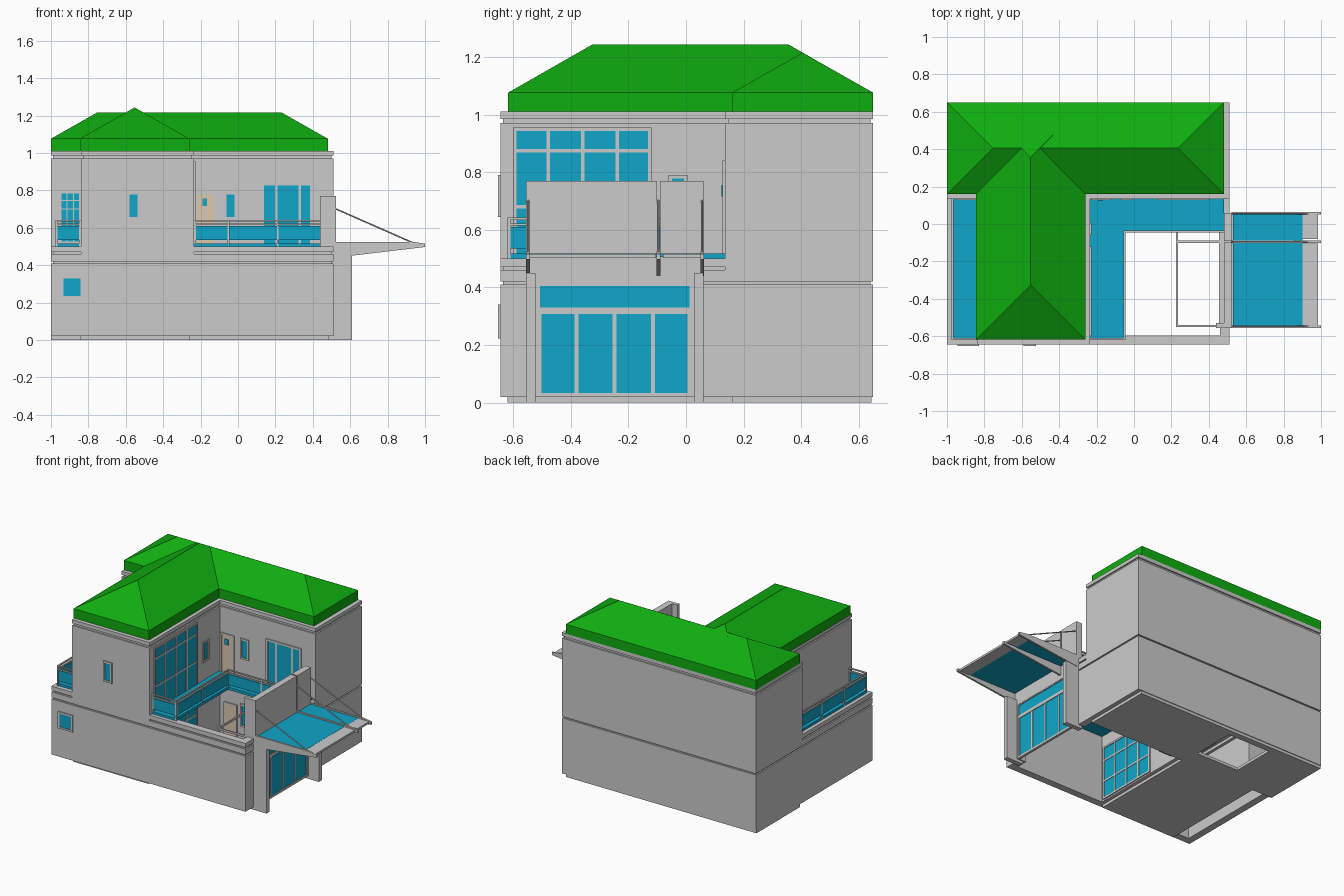
import bpy, bmesh
from mathutils import Vector

if "Cube" in bpy.data.objects:
    bpy.data.objects.remove(bpy.data.objects["Cube"])


def material(name, c):
    m = bpy.data.materials.new(name)
    m.diffuse_color = (*c, 1)
    m.use_nodes = True
    m.node_tree.nodes["Principled BSDF"].inputs["Base Color"].default_value = m.diffuse_color
    return m


GREEN = material("roof_green", (0.005, 0.42, 0.005))
BLUE = material("glass_blue", (0.005, 0.38, 0.58))
BEIGE = material("door_beige", (0.75, 0.58, 0.40))


def finish(name, bm, mat=None):
    bmesh.ops.recalc_face_normals(bm, faces=bm.faces)
    me = bpy.data.meshes.new(name)
    bm.to_mesh(me)
    bm.free()
    ob = bpy.data.objects.new(name, me)
    bpy.context.collection.objects.link(ob)
    if mat:
        me.materials.append(mat)
    return ob


def boxes(name, items, mat=None):
    """One object from boxes given as x0, x1, y0, y1, z0, z1."""
    bm = bmesh.new()
    for b in items:
        vs = bmesh.ops.create_cube(bm, size=1)["verts"]
        for v in vs:
            v.co = Vector([(b[2*i] + b[2*i+1]) / 2 + v.co[i] * (b[2*i+1] - b[2*i]) for i in range(3)])
    return finish(name, bm, mat)


def inset(pts, d, closed):
    """Offset a right-angled path to its left."""
    n, out = len(pts), []
    for i, p in enumerate(pts):
        nrm = Vector((0, 0))
        for a, b in ((i - 1, i), (i, i + 1)):
            if closed or (a >= 0 and b < n):
                e = (Vector(pts[b % n]) - Vector(pts[a % n])).normalized()
                nrm += Vector((-e.y, e.x))
        out.append(Vector(p) + nrm * d)
    return out


def wall(name, pts, z0, z1, t=0.05, d=0.0, closed=True):
    bm = bmesh.new()
    loops = [[bm.verts.new((p.x, p.y, z)) for p in inset(pts, k, closed)]
             for k, z in ((d, z0), (d, z1), (d + t, z1), (d + t, z0))]
    n = len(pts)
    for i in range(n if closed else n - 1):
        j = (i + 1) % n
        for k in range(4):
            a, b = loops[k], loops[(k + 1) % 4]
            bm.faces.new((a[i], a[j], b[j], b[i]))
    if not closed:
        for i in (0, n - 1):
            bm.faces.new([l[i] for l in loops])
    return finish(name, bm)


def hip_roof(name, x0, x1, y0, y1, zr, along_x):
    """Fascia box with a hipped top."""
    bm = bmesh.new()
    lo, hi = [[bm.verts.new((x, y, z)) for x, y in ((x0, y0), (x1, y0), (x1, y1), (x0, y1))] for z in (1.01, 1.076)]
    h = min(x1 - x0, y1 - y0) / 2
    if along_x:
        ends = [(x0 + h, (y0 + y1) / 2), (x1 - h, (y0 + y1) / 2)]
    else:
        ends = [((x0 + x1) / 2, y0 + h), ((x0 + x1) / 2, y1 - h)]
    a, b = [bm.verts.new((*e, zr)) for e in ends]
    bm.faces.new(lo)
    for i in range(4):
        j = (i + 1) % 4
        bm.faces.new((lo[i], lo[j], hi[j], hi[i]))
    tops = ((0, 1, b, a), (1, 2, b), (2, 3, a, b), (3, 0, a)) if along_x else \
           ((0, 1, a), (1, 2, b, a), (2, 3, b), (3, 0, a, b))
    for f in tops:
        bm.faces.new([hi[v] if isinstance(v, int) else v for v in f])
    return finish(name, bm, GREEN)


def window(name, side, pos, a0, a1, z0, z1, cols=(), rows=(), w=0.012, mat=BLUE):
    """Framed glazing; side 'front' faces -y, 'right' faces +x."""
    def slab(p0, p1, q0, q1, out):
        if side == "front":
            return (p0, p1, pos - out, pos + 0.01, q0, q1)
        return (pos - 0.01, pos + out, p0, p1, q0, q1)
    bars = [slab(a0, a0 + w, z0, z1, .008), slab(a1 - w, a1, z0, z1, .008),
            slab(a0, a1, z0, z0 + w, .008), slab(a0, a1, z1 - w, z1, .008)]
    bars += [slab(c - w / 2, c + w / 2, z0, z1, .007) for c in cols]
    bars += [slab(a0, a1, r - w / 2, r + w / 2, .006) for r in rows]
    boxes(name + "_frame", bars)
    boxes(name + "_pane", [slab(a0 + .002, a1 - .002, z0 + .002, z1 - .002, .003)], mat)


# ground storey walls, grooves and parapet
rect = [(-1, -.645), (.51, -.645), (.51, .65), (-1, .65)]
gate_path = [(.51, .06), (.51, .65), (-1, .65), (-1, -.645), (.51, -.645), (.51, -.555)]
wall("ground_wall", gate_path, .02, .41, closed=False)
wall("ground_groove", rect, .41, .42, .04, .01)
wall("parapet_lower", rect, .42, .46)
wall("parapet_groove", rect, .46, .47, .04, .01)
wall("parapet_upper", rect, .47, .50)
wall("court_wall", [(-.235, -.6), (-.235, .135), (.47, .135)], .02, .5, .03, closed=False)
wall("side_court_wall", [(-.96, .135), (-.84, .135), (-.84, -.6)], .02, .5, .03, closed=False)

# upper storey walls and cornice
plan = [(-.84, -.645), (-.235, -.645), (-.235, .135), (.51, .135), (.51, .65), (-1, .65), (-1, .135), (-.84, .135)]
wall("upper_wall", plan, .42, .97)
wall("cornice_groove", plan, .97, .985, .04, .01)
wall("cornice", plan, .985, 1.01)

# floor slabs with the stairwell left open
for name, z0, z1 in (("ground_slab", 0, .02), ("upper_slab", .44, .47)):
    boxes(name, [(-.845, -.26, -.62, .16, z0, z1), (-1, -.61, .16, .645, z0, z1), (-.28, .48, .16, .645, z0, z1),
                 (-.61, -.28, .16, .29, z0, z1), (-.61, -.28, .6, .645, z0, z1)])
boxes("stairs", [(-.31 - .036 * i, -.27 - .036 * i, .30, .44, .02 + .05 * i, .05 + .05 * i) for i in range(9)])

# roofs
hip_roof("back_roof", -1, .48, .16, .65, 1.215, True)
hip_roof("front_roof", -.845, -.26, -.618, .649, 1.243, False)

# upper storey windows
window("slot_window", "front", -.645, -.592, -.525, .645, .79)
window("side_balcony_window", "front", .135, -.95, -.845, .52, .79, (-.915, -.88), (.70, .745), .006)
window("hall_window", "front", .135, -.073, -.008, .645, .79)
window("bedroom_window", "front", .135, .125, .40, .5, .84, (.205, .33), (), .014)
window("corner_window", "right", -.235, -.06, .005, .645, .79)
window("tall_window", "right", -.235, -.6, -.12, .5, .955, (-.478, -.358, -.238), (.875, .68), .012)
window("balcony_door", "front", .135, -.23, -.12, .5, .79, (-.175,), (), .012, BEIGE)
boxes("balcony_door_light", [(-.19, -.165, .124, .13, .715, .755)], BLUE)

# ground storey windows
window("store_window", "front", -.645, -.945, -.83, .222, .34)
window("court_tall_window", "right", -.235, -.58, -.12, .03, .41, (-.465, -.35, -.235), (.31, .16))
window("court_window", "front", .135, .125, .40, .03, .37, (.205, .33))
window("court_small_window", "front", .135, -.073, -.008, .17, .33)
window("court_door", "front", .135, -.2, -.1, .02, .31, (), (), .012, BEIGE)

# glass balcony floors
boxes("balcony_floor", [(-.235, -.05, -.62, -.04, .497, .517), (-.235, .48, -.04, .135, .497, .517),
                        (-.975, -.84, -.615, .135, .497, .517)], BLUE)


def railing(name, pts):
    """Glass panels, two rails and posts along an axis-aligned path."""
    bars, panes = [], []
    for (xa, ya), (xb, yb) in zip(pts, pts[1:]):
        x0, x1, y0, y1 = min(xa, xb), max(xa, xb), min(ya, yb), max(ya, yb)
        for z in (.618, .638):
            bars.append((x0 - .005, x1 + .005, y0 - .005, y1 + .005, z - .004, z + .004))
        n = max(1, round((x1 - x0 + y1 - y0) / .28))
        for i in range(n + 1):
            px, py = xa + (xb - xa) * i / n, ya + (yb - ya) * i / n
            bars.append((px - .005, px + .005, py - .005, py + .005, .5, .638))
        panes.append((x0 - .003, x1 + .003, y0 - .003, y1 + .003, .535, .61))
    boxes(name + "_bars", bars)
    boxes(name + "_glass", panes, BLUE)


railing("court_railing", [(-.23, -.615), (-.05, -.615), (-.05, -.04), (.475, -.04)])
railing("side_railing", [(-.845, -.615), (-.97, -.615), (-.97, .13)])

# entrance gate: piers, beam, tall panels
boxes("gate_piers", [(.48, .61, -.555, -.522, 0, .45), (.48, .61, .027, .06, 0, .45),
                     (.46, .53, -.54, -.515, .02, .41), (.46, .53, .02, .04, .02, .41)])
boxes("gate_beam", [(.455, .53, -.555, .06, .41, .5)])
boxes("gate_panels", [(.48, .525, -.555, -.1, .5, .77), (.48, .525, -.09, .06, .5, .77),
                      (.438, .48, -.555, -.53, .5, .77)])
window("gate_door", "right", .52, -.515, .02, .02, .322, (-.38, -.248, -.115), (), .014)
window("gate_transom", "right", .52, -.515, .02, .322, .412, (), (), .008)

# canopy brackets
for i, y in enumerate((-.555, -.102, .05)):
    bm = bmesh.new()
    f = bm.faces.new([bm.verts.new((x, y, z)) for x, z in ((.52, .44), (1, .497), (1, .515), (.93, .525), (.52, .525))])
    new = bmesh.ops.extrude_face_region(bm, geom=[f])["geom"]
    bmesh.ops.translate(bm, vec=(0, .013, 0), verts=[v for v in new if isinstance(v, bmesh.types.BMVert)])
    finish(f"canopy_bracket_{i}", bm)
boxes("canopy_glass", [(.53, .9, -.542, -.102, .505, .517), (.53, .9, -.089, .05, .505, .517)], BLUE)
boxes("canopy_edge", [(.9, .985, -.542, -.105, .502, .516), (.9, .985, -.08, .05, .502, .516)])

# canopy tie rods
for i, y in enumerate((-.548, -.096, .056)):
    a, b = Vector((.52, y, .702)), Vector((.93, y, .522))
    bpy.ops.mesh.primitive_cylinder_add(vertices=8, radius=.004, depth=(b - a).length, location=(a + b) / 2,
                                        rotation=(b - a).to_track_quat("Z", "Y").to_euler())
    bpy.context.object.name = f"canopy_rod_{i}"

# courtyard porch frame
boxes("porch_frame", [(.225, .235, -.55, -.045, .487, .5), (.23, .48, -.102, -.089, .487, .5),
                      (.23, .48, -.55, -.54, .487, .5)])
